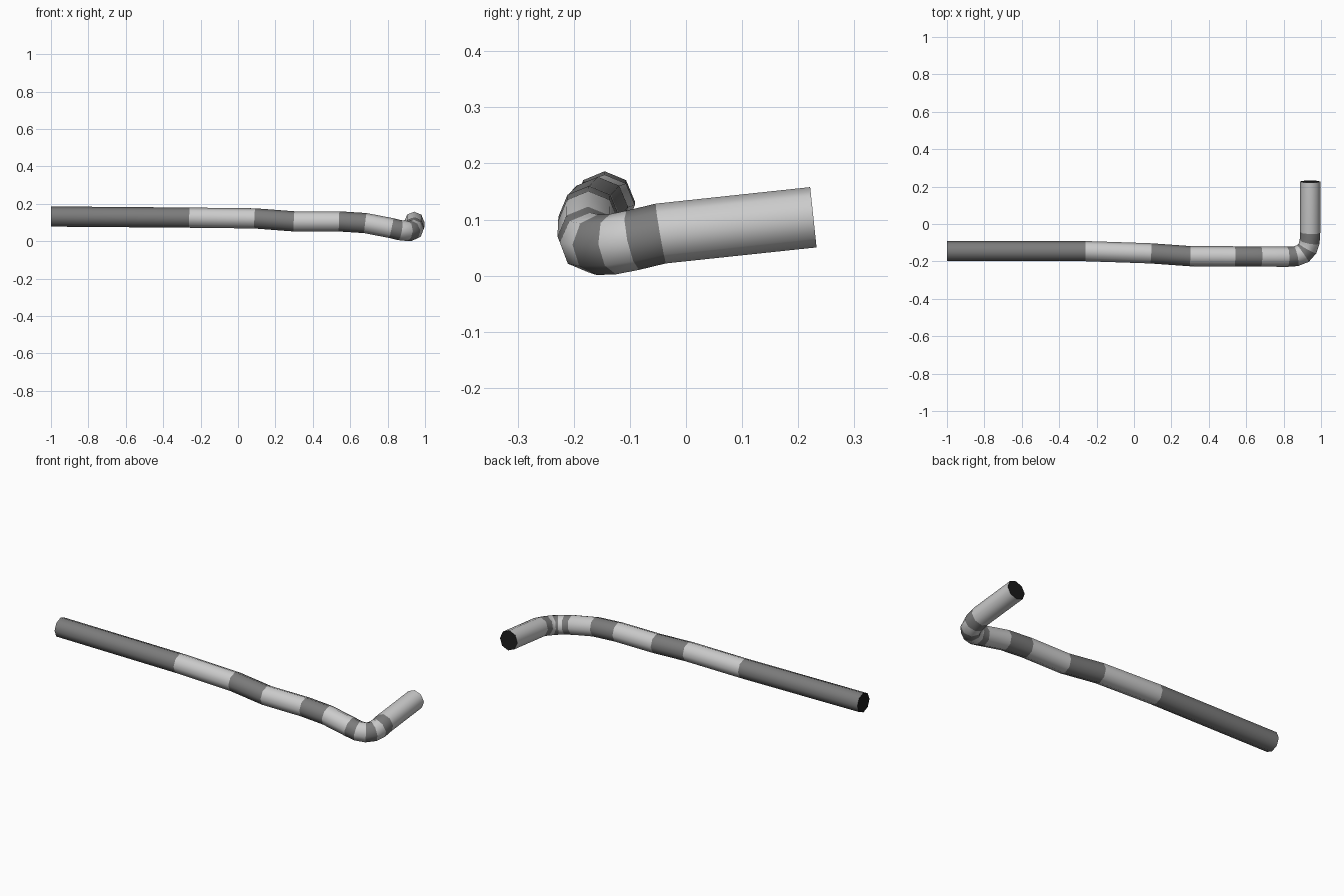
import bpy, bmesh, math
from mathutils import Vector

if "Cube" in bpy.data.objects:
    bpy.data.objects.remove(bpy.data.objects["Cube"])

RADIUS, SIDES = 0.054, 8

# Centre line of the bent pipe
path = [Vector(p) for p in (
    (-1.0, -0.145, 0.132), (-0.26, -0.145, 0.126), (0.09, -0.157, 0.122),
    (0.30, -0.172, 0.106), (0.54, -0.173, 0.106), (0.68, -0.174, 0.097),
    (0.82, -0.175, 0.070), (0.866, -0.172, 0.059), (0.904, -0.158, 0.055),
    (0.928, -0.130, 0.056), (0.939, -0.095, 0.063), (0.942, -0.045, 0.075),
    (0.942, 0.227, 0.104))]


def material(name, value):
    m = bpy.data.materials.new(name)
    m.diffuse_color = (value, value, value, 1)
    m.use_nodes = True
    m.node_tree.nodes["Principled BSDF"].inputs["Base Color"].default_value = m.diffuse_color
    return m


# Octagonal rings square to the path
bm = bmesh.new()
rings = []
for i, p in enumerate(path):
    before = (p - path[i - 1]).normalized() if i > 0 else Vector()
    after = (path[i + 1] - p).normalized() if i < len(path) - 1 else Vector()
    along = (before + after).normalized()
    side = along.cross(Vector((0, 0, 1))).normalized()
    up = side.cross(along)
    angles = [2 * math.pi * k / SIDES for k in range(SIDES)]
    rings.append([bm.verts.new(p + RADIUS * (side * math.cos(a) + up * math.sin(a)))
                  for a in angles])

# Bands in alternating greys
for i, (a, b) in enumerate(zip(rings, rings[1:])):
    for k in range(SIDES):
        n = (k + 1) % SIDES
        bm.faces.new((a[k], a[n], b[n], b[k])).material_index = i % 2

# Black end caps
for ring in (rings[0], rings[-1]):
    bm.faces.new(ring).material_index = 2
bmesh.ops.recalc_face_normals(bm, faces=bm.faces)

mesh = bpy.data.meshes.new("bent_pipe")
bm.to_mesh(mesh)
bm.free()
for name, value in (("dark_band", 0.2), ("light_band", 0.6), ("end_black", 0.01)):
    mesh.materials.append(material(name, value))
pipe = bpy.data.objects.new("bent_pipe", mesh)
bpy.context.collection.objects.link(pipe)
bpy.context.view_layer.objects.active = pipe
pipe.select_set(True)
bpy.ops.object.shade_smooth_by_angle(angle=math.radians(50))
